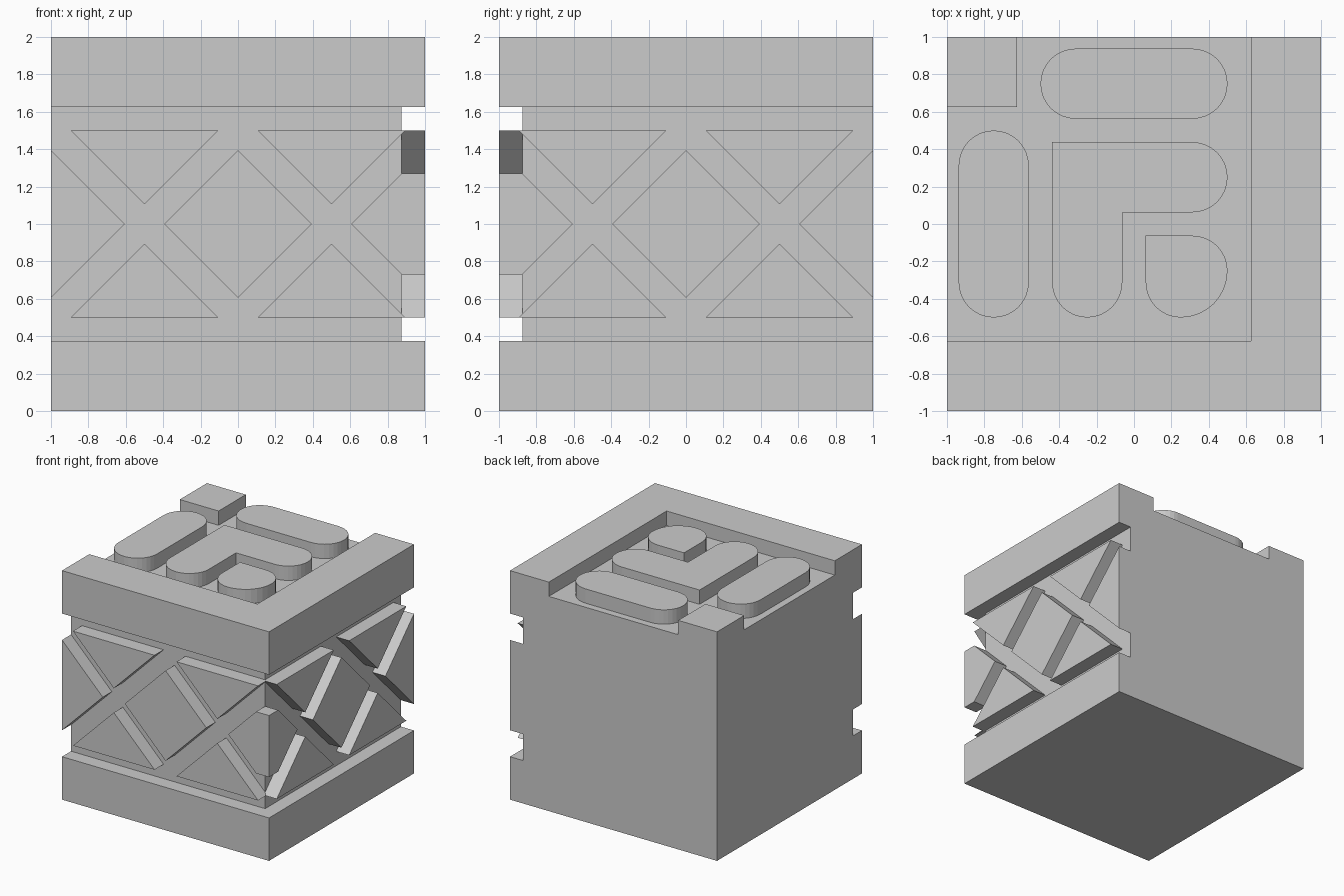
import bpy, bmesh
from math import sin, cos, pi
from mathutils import Vector

if "Cube" in bpy.data.objects:
    bpy.data.objects.remove(bpy.data.objects["Cube"], do_unlink=True)

grey = bpy.data.materials.new("stone grey")
grey.use_nodes = True
colour = (0.6, 0.6, 0.6, 1)
grey.diffuse_color = colour
grey.node_tree.nodes["Principled BSDF"].inputs["Base Color"].default_value = colour

DEPTH = 0.125    # relief depth of every carved area
RIM = 0.625      # inner edge of the top rim
R = 0.1875       # rounding radius of the top blocks


def prism(name, points, offset):
    """Extrude a closed outline of 3D points by an offset."""
    bm = bmesh.new()
    face = bm.faces.new([bm.verts.new(p) for p in points])
    out = bmesh.ops.extrude_face_region(bm, geom=[face])
    moved = [g for g in out["geom"] if isinstance(g, bmesh.types.BMVert)]
    bmesh.ops.translate(bm, verts=moved, vec=Vector(offset))
    # keep both end caps so that the block is closed
    if face not in bm.faces[:]:
        bm.faces.new([v for v in bm.verts if v not in moved])
    bmesh.ops.recalc_face_normals(bm, faces=bm.faces)
    mesh = bpy.data.meshes.new(name)
    bm.to_mesh(mesh)
    bm.free()
    mesh.materials.append(grey)
    obj = bpy.data.objects.new(name, mesh)
    bpy.context.collection.objects.link(obj)
    return obj


def upright(name, outline, z0, z1):
    return prism(name, [(x, y, z0) for x, y in outline], (0, 0, z1 - z0))


def arc(cx, cy, r, start, end, steps=8):
    """Points of an arc, angles counted in quarter turns."""
    angles = [(start + (end - start) * i / steps) * pi / 2 for i in range(steps + 1)]
    return [(cx + r * cos(a), cy + r * sin(a)) for a in angles]


# Body: a cube with a channel round two sides and a recess in the top
body = upright("body", [(-1, -1), (1, -1), (1, 1), (-1, 1)], 0, 2)
inner, out = 1 - DEPTH, 1.1
channel = upright("channel_cutter", [(-out, -out), (out, -out), (out, out),
                  (inner, out), (inner, -inner), (-out, -inner)], 1 - RIM, 1 + RIM)
recess = upright("recess_cutter", [(-out, -RIM), (RIM, -RIM), (RIM, out),
                 (-RIM, out), (-RIM, RIM), (-out, RIM)], 2 - DEPTH, 2.1)
for cutter in (channel, recess):
    cutter.hide_render = True
    cut = body.modifiers.new("carve", "BOOLEAN")
    cut.operation = "DIFFERENCE"
    cut.solver = "EXACT"
    cut.object = cutter
bpy.context.view_layer.update()
carved = bpy.data.meshes.new_from_object(
    body.evaluated_get(bpy.context.evaluated_depsgraph_get()))
body.modifiers.clear()
body.data = carved
for cutter in (channel, recess):
    bpy.data.objects.remove(cutter, do_unlink=True)

# Raised blocks on the top
bar = 0.3125
blocks = {
    "back_pill": arc(bar, 0.75, R, -1, 1, 16) + arc(-bar, 0.75, R, 1, 3, 16),
    "right_pill": arc(-0.75, bar, R, 0, 2, 16) + arc(-0.75, -bar, R, 2, 4, 16),
    "angle_block": [(-0.4375, 0.4375)] + arc(-0.25, -bar, R, 2, 4, 16)
                   + [(-0.0625, 0.0625)] + arc(bar, 0.25, R, -1, 1, 16),
    "drop_block": [(0.0625, -0.0625)] + arc(0.25, -bar, R, 2, 3)
                  + arc(0.25, -0.25, 0.25, 3, 4)[1:-1] + arc(bar, -0.25, R, 0, 1),
}
for name, outline in blocks.items():
    upright(name, outline, 2 - DEPTH, 2)

# Lattice tiles on the two carved sides; u runs towards the shared corner
HALF = 0.394
cap = HALF - DEPTH
tiles = {
    "diamond": [(-HALF, 1), (0, 1 - HALF), (HALF, 1), (0, 1 + HALF)],
    "end_tile": [(-1, 1 - HALF), (HALF - 1, 1), (-1, 1 + HALF)],
}
for u, place in ((-0.5, "outer"), (0.5, "inner")):
    for s, level in ((1, "upper"), (-1, "lower")):
        base = 1 + 0.5 * s
        tiles[f"{level}_{place}_triangle"] = [
            (u - HALF, base), (u + HALF, base), (u, base - HALF * s)]

for side in ("front", "left"):
    # the front's corner tile fills the corner, the other butts against it
    point = [(inner, 1 - cap), (1 - HALF, 1), (inner, 1 + cap)]
    if side == "front":
        point += [(1, 1 + cap), (1, 1 - cap)]
    for name, outline in {**tiles, "corner_tile": point}.items():
        if side == "front":
            prism(f"front_{name}", [(u, -inner, z) for u, z in outline], (0, -DEPTH, 0))
        else:
            prism(f"left_{name}", [(inner, -u, z) for u, z in outline], (DEPTH, 0, 0))
